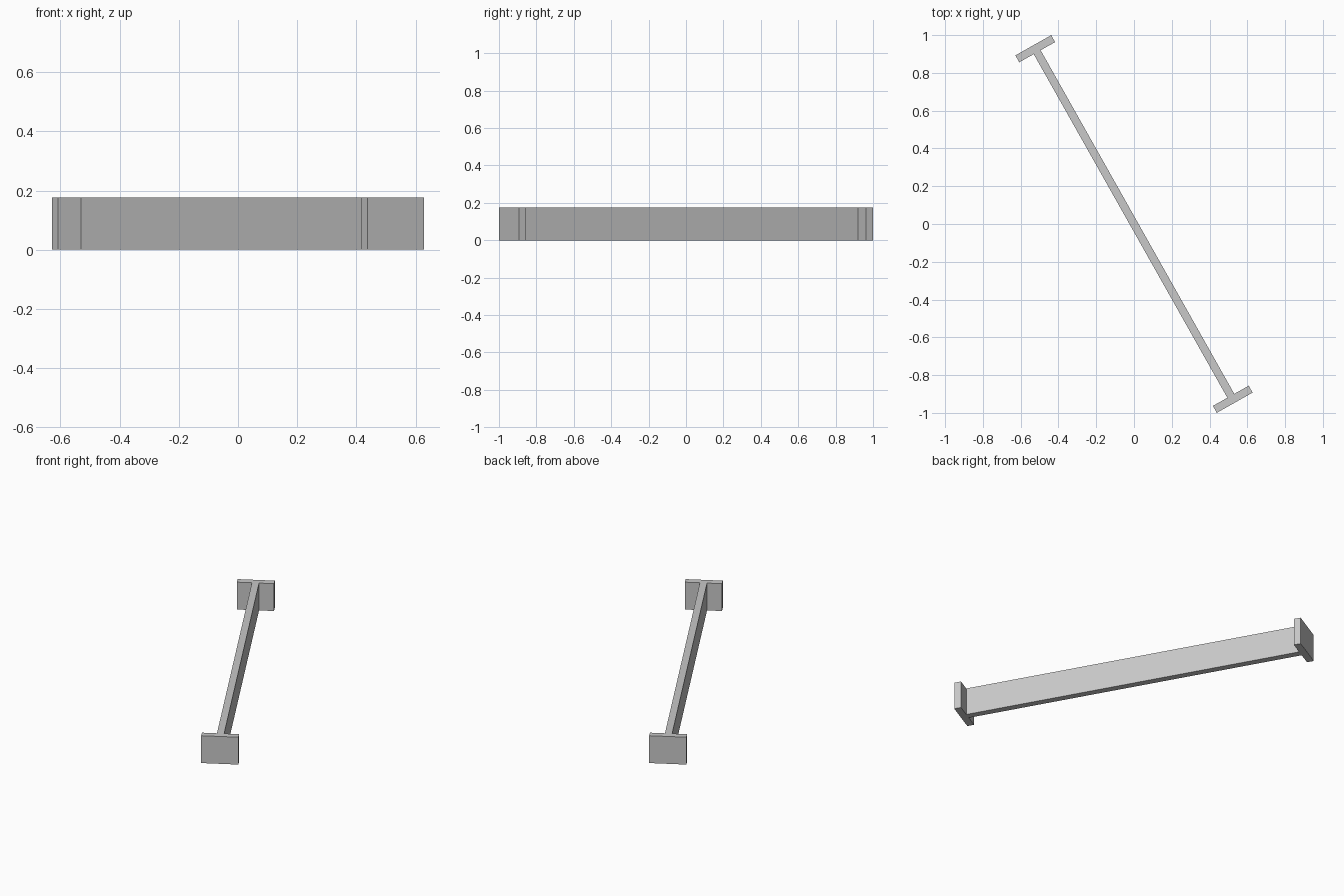
import bpy, bmesh, math
from mathutils import Matrix

cube = bpy.data.objects.get("Cube")
if cube:
    bpy.data.objects.remove(cube)

HEIGHT = 0.176        # extrusion height
OUTER = 1.086         # half length over the end plates
INNER = 1.044         # half length of the web
PLATE = 0.109         # half width of the end plates
WEB = 0.021           # half thickness of the web
ANGLE = math.radians(29.4)

# Plain grey
grey = bpy.data.materials.new("plain_grey")
grey.use_nodes = True
colour = (0.58, 0.58, 0.58, 1)
grey.diffuse_color = colour
grey.node_tree.nodes["Principled BSDF"].inputs["Base Color"].default_value = colour

# I-shaped outline: one half, then the same half turned by 180 degrees
half = [(WEB, INNER), (PLATE, INNER), (PLATE, OUTER),
        (-PLATE, OUTER), (-PLATE, INNER), (-WEB, INNER)]
outline = half + [(-x, -y) for x, y in half]

# Extrude the outline upward and turn it diagonally
bm = bmesh.new()
base = bm.faces.new([bm.verts.new((x, y, 0)) for x, y in outline])
top = bmesh.ops.extrude_face_region(bm, geom=[base], use_keep_orig=True)["geom"]
bmesh.ops.translate(bm, vec=(0, 0, HEIGHT),
                    verts=[v for v in top if isinstance(v, bmesh.types.BMVert)])
bmesh.ops.rotate(bm, verts=bm.verts, matrix=Matrix.Rotation(ANGLE, 3, "Z"))
bmesh.ops.recalc_face_normals(bm, faces=bm.faces)

mesh = bpy.data.meshes.new("wall_with_end_plates")
bm.to_mesh(mesh)
bm.free()
mesh.materials.append(grey)
wall = bpy.data.objects.new("wall_with_end_plates", mesh)
bpy.context.collection.objects.link(wall)
